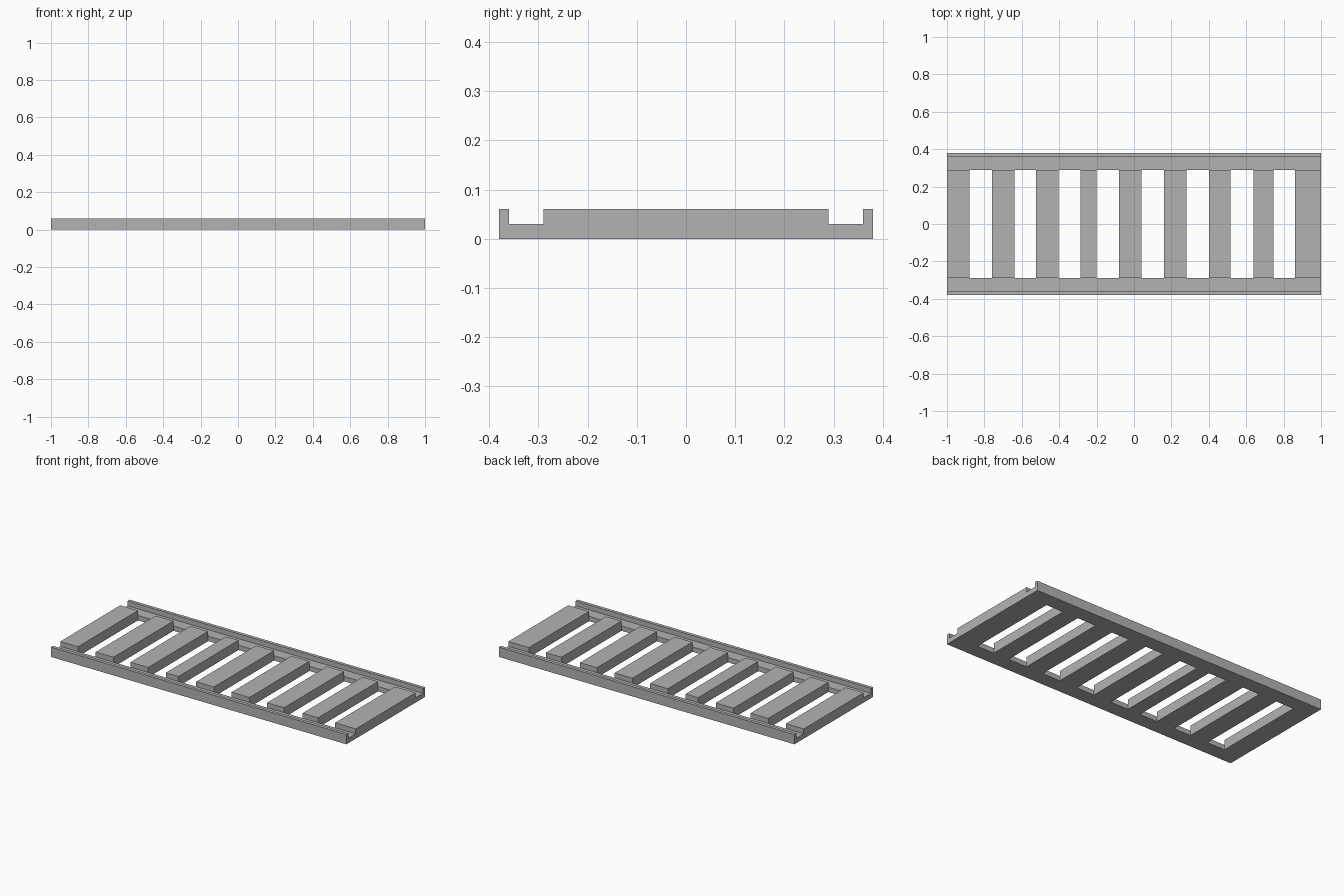
import bpy
import bmesh

cube = bpy.data.objects.get("Cube")
if cube:
    bpy.data.objects.remove(cube, do_unlink=True)

grey = bpy.data.materials.new("plain grey")
grey.use_nodes = True
colour = (0.45, 0.45, 0.45, 1)
grey.diffuse_color = colour
grey.node_tree.nodes["Principled BSDF"].inputs["Base Color"].default_value = colour

HALF_LENGTH = 1.0
INNER, LIP, OUTER = 0.29, 0.36, 0.38   # y of slat ends, lip and outer edge
LEDGE, TOP = 0.03, 0.06                # heights


def extrude_along_x(name, profile, x0, x1):
    """Sweep a closed (y, z) profile from x0 to x1."""
    bm = bmesh.new()
    face = bm.faces.new([bm.verts.new((x0, y, z)) for y, z in profile])
    swept = bmesh.ops.extrude_face_region(bm, geom=[face])["geom"]
    verts = [v for v in swept if isinstance(v, bmesh.types.BMVert)]
    bmesh.ops.translate(bm, verts=verts, vec=(x1 - x0, 0, 0))
    bmesh.ops.recalc_face_normals(bm, faces=bm.faces)
    mesh = bpy.data.meshes.new(name)
    bm.to_mesh(mesh)
    bm.free()
    mesh.materials.append(grey)
    obj = bpy.data.objects.new(name, mesh)
    bpy.context.collection.objects.link(obj)


# Side rails: a low ledge with a raised outer lip
rail = [(INNER, 0), (OUTER, 0), (OUTER, TOP), (LIP, TOP), (LIP, LEDGE), (INNER, LEDGE)]
for name, side in (("front_rail", -1), ("back_rail", 1)):
    extrude_along_x(name, [(side * y, z) for y, z in rail], -HALF_LENGTH, HALF_LENGTH)

# Cross slats, slightly uneven in width and spacing
slat = [(-INNER, 0), (INNER, 0), (INNER, TOP), (-INNER, TOP)]
spans = [(-1, -0.88), (-0.76, -0.64), (-0.525, -0.405), (-0.285, -0.2), (-0.08, 0.04),
         (0.16, 0.28), (0.4, 0.515), (0.64, 0.745), (0.86, 1)]
for i, (x0, x1) in enumerate(spans, 1):
    extrude_along_x(f"cross_slat_{i}", slat, x0, x1)
